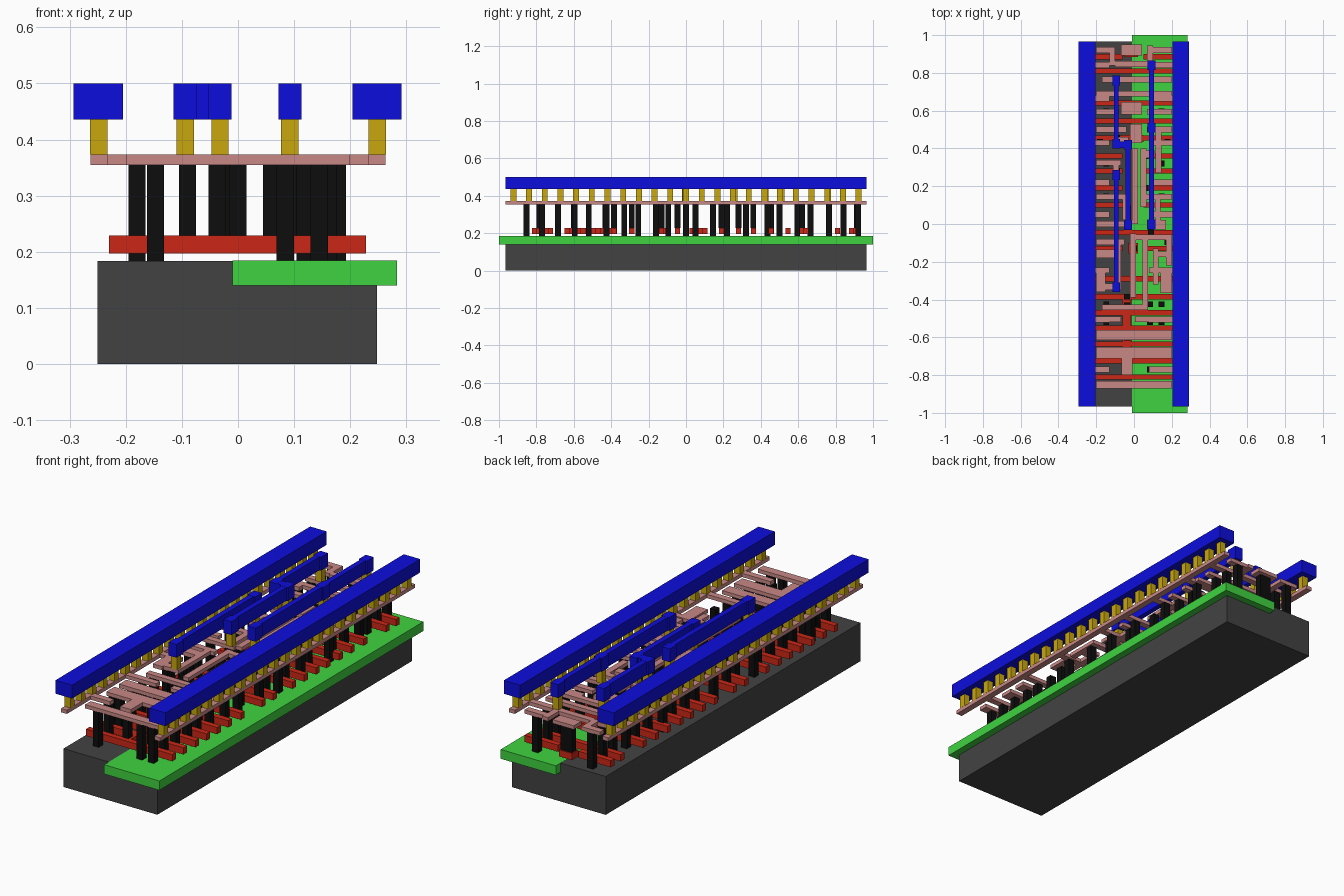
import bpy, bmesh

def material(name, rgb):
    m = bpy.data.materials.new(name)
    m.diffuse_color = (*rgb, 1)
    return m

DARK = material("dark_grey", (0.055, 0.055, 0.055))
GREEN = material("green", (0.05, 0.65, 0.05))
RED = material("red", (0.6, 0.02, 0.008))
BLACK = material("black", (0.004, 0.004, 0.004))
PINK = material("pink", (0.58, 0.25, 0.24))
GOLD = material("gold", (0.58, 0.39, 0.004))
BLUE = material("blue", (0.004, 0.004, 0.72))

def layer(name, mat, z0, z1, rects):
    """One object made of boxes (x0, x1, y0, y1) sharing a height range."""
    bm = bmesh.new()
    for x0, x1, y0, y1 in rects:
        v = [bm.verts.new((x, y, z)) for z in (z0, z1)
             for x, y in ((x0, y0), (x1, y0), (x1, y1), (x0, y1))]
        bm.faces.new(v[3::-1])
        bm.faces.new(v[4:])
        for i in range(4):
            j = (i + 1) % 4
            bm.faces.new((v[i], v[j], v[j + 4], v[i + 4]))
    me = bpy.data.meshes.new(name)
    bm.to_mesh(me)
    bm.free()
    me.materials.append(mat)
    ob = bpy.data.objects.new(name, me)
    bpy.context.collection.objects.link(ob)
    return ob

def sq(x, y, r=0.0155):
    return (x - r, x + r, y - r, y + r)

L = 0.965

# base block and the well set into its top
layer("base_block", DARK, 0, 0.184, [(-0.25, 0.248, -L, L)])
layer("well_slab", GREEN, 0.14, 0.1845, [(-0.01, 0.283, -1, 1)])

# red gate bars: full width, then split or partial ones
full = [-0.81, -0.385, -0.29, -0.045, 0.545, 0.64, 0.81]
gates = [(-0.23, 0.228, y - 0.0137, y + 0.0137) for y in full]
gates += [(-0.23, 0.228, y - 0.0137, y + 0.0137) for y in (-0.725, -0.635, -0.55, -0.47)]
for y in (-0.13, 0.10, 0.19, 0.28, 0.36, 0.455, 0.885):
    gates += [(-0.23, -0.06, y - 0.0137, y + 0.0137), (0.05, 0.228, y - 0.0137, y + 0.0137)]
gates += [(-0.06, -0.015, -0.65, -0.37), (-0.06, -0.01, -0.81, -0.725),
          (-0.06, 0.05, 0.435, 0.47), (-0.05, 0.02, 0.60, 0.64), (-0.05, 0.02, 0.885, 0.935),
          (-0.03, 0.02, -0.155, -0.10), (-0.06, -0.015, 0.02, 0.10)]
layer("gate_bars", RED, 0.197, 0.229, gates)

# black posts: rows across the base, then short posts on the gates
post_rows = [
    (-0.852, (-0.147, 0.084, 0.145)), (-0.77, (-0.147, 0.084, 0.145)),
    (-0.685, (-0.147, -0.18, 0.084, 0.145)), (-0.595, (-0.147, 0.084, 0.145)),
    (-0.52, (-0.147, 0.084, 0.145)), (-0.425, (-0.147, 0.084, 0.145)),
    (-0.33, (-0.147, 0.16)), (-0.255, (-0.18, 0.177)), (-0.16, (-0.147, 0.12)),
    (-0.095, (-0.147, 0.177)), (0.0, (-0.147, 0.145)), (0.05, (-0.18, 0.177)),
    (0.145, (-0.147, 0.145)), (0.22, (-0.147, 0.177)), (0.32, (-0.147, 0.145)),
    (0.435, (-0.18, 0.177)), (0.50, (-0.147, 0.145)), (0.595, (-0.147, 0.145)),
    (0.665, (-0.147, 0.177)), (0.765, (-0.147, 0.145)), (0.842, (-0.147, 0.145)),
    (0.921, (-0.147, 0.145))]
layer("tall_posts", BLACK, 0.184, 0.355, [sq(x, y) for y, xs in post_rows for x in xs])
gate_posts = [(-0.037, -0.785), (-0.037, -0.60), (-0.037, -0.43), (-0.037, -0.385),
              (0.0, -0.13), (-0.037, 0.05), (0.06, 0.19), (-0.09, 0.28), (0.06, 0.36),
              (-0.09, 0.455), (0.0, 0.455), (0.0, 0.62), (-0.03, 0.62), (0.0, 0.915),
              (-0.03, 0.915), (0.09, -0.045), (-0.09, -0.29)]
layer("short_posts", BLACK, 0.229, 0.355, [sq(x, y) for x, y in gate_posts])

# pink wiring: long side rails with stubs, then the inner routes
rails = [(-0.263, -0.232, -L, L), (0.232, 0.263, -L, L)]
for y in (-0.77, -0.505, -0.245, 0.05, 0.22, 0.43, 0.665, 0.842):
    rails += [(-0.232, -0.13, y - 0.0155, y + 0.0155), (0.08, 0.232, y - 0.0155, y + 0.0155)]
layer("wire_rails", PINK, 0.355, 0.373, rails)
lower = [
    (-0.2, 0.2, -0.872, -0.83), (-0.065, -0.008, -0.80, -0.71), (-0.2, 0.2, -0.712, -0.65),
    (-0.2, 0.2, -0.615, -0.56), (-0.2, -0.07, -0.52, -0.49), (0.005, 0.2, -0.52, -0.49),
    (-0.17, 0.075, -0.455, -0.425), (0.045, 0.075, -0.425, -0.06), (-0.02, 0.01, -0.39, -0.05),
    (0.14, 0.2, -0.365, -0.26), (0.10, 0.13, -0.32, -0.13), (0.10, 0.2, -0.175, -0.145),
    (-0.2, -0.15, -0.36, -0.25), (-0.15, -0.07, -0.35, -0.315), (-0.2, -0.10, -0.18, -0.135),
    (-0.10, -0.07, -0.32, -0.10), (-0.2, -0.05, -0.11, -0.08), (0.01, 0.2, -0.085, -0.055),
    (0.2, 0.17, -0.22, -0.08)]
lower[-1] = (0.17, 0.2, -0.22, -0.08)
layer("lower_wires", PINK, 0.355, 0.373, lower)
upper = [
    (-0.07, 0.042, 0.893, 0.95), (-0.2, -0.10, 0.905, 0.937), (-0.13, -0.10, 0.84, 0.905),
    (0.07, 0.10, 0.83, 0.945), (0.10, 0.2, 0.905, 0.937), (-0.10, 0.07, 0.832, 0.864),
    (-0.17, 0.2, 0.75, 0.78), (-0.2, 0.2, 0.675, 0.705), (-0.07, 0.042, 0.58, 0.645),
    (-0.2, -0.08, 0.58, 0.61), (0.07, 0.2, 0.58, 0.61), (-0.2, -0.04, 0.485, 0.515),
    (0.07, 0.2, 0.485, 0.515), (-0.02, 0.042, 0.43, 0.53), (-0.11, -0.03, 0.40, 0.46),
    (0.035, 0.065, 0.09, 0.40), (0.065, 0.11, 0.35, 0.39), (0.115, 0.145, 0.27, 0.50),
    (-0.2, -0.07, 0.31, 0.34), (-0.11, -0.08, 0.24, 0.31), (-0.01, 0.02, 0.0, 0.40),
    (-0.2, -0.03, 0.13, 0.16), (-0.06, -0.03, 0.02, 0.13), (0.065, 0.2, 0.13, 0.16),
    (-0.2, -0.01, -0.015, 0.015), (0.07, 0.17, -0.03, 0.02), (0.11, 0.14, 0.02, 0.13)]
layer("upper_wires", PINK, 0.355, 0.373, upper)

# gold studs: a row under each blue rail and one under each pad
pads = [(-0.094, 0.76), (-0.094, 0.425), (-0.032, 0.42), (-0.032, -0.007), (-0.094, 0.26),
        (-0.094, -0.335), (0.0925, 0.84), (0.0925, 0.51), (0.0925, -0.003)]
studs = [sq(x, -L + 0.042 + k * 0.0839) for x in (-0.248, 0.248) for k in range(23)]
layer("gold_studs", GOLD, 0.373, 0.436, studs + [sq(x, y) for x, y in pads])

# blue top bars: two side rails, inner strips and their pads
layer("top_rails", BLUE, 0.436, 0.5, [(-0.293, -0.205, -L, L), (0.204, 0.291, -L, L)])
strips = [(-0.107, -0.081, 0.40, 0.785), (-0.107, -0.019, 0.402, 0.438),
          (-0.045, -0.019, -0.03, 0.44), (-0.107, -0.081, -0.36, 0.285),
          (0.0795, 0.1055, -0.025, 0.865)]
layer("top_strips", BLUE, 0.436, 0.4995, strips)
layer("top_pads", BLUE, 0.436, 0.5, [(x - 0.0207, x + 0.0207, y - 0.026, y + 0.026) for x, y in pads])
